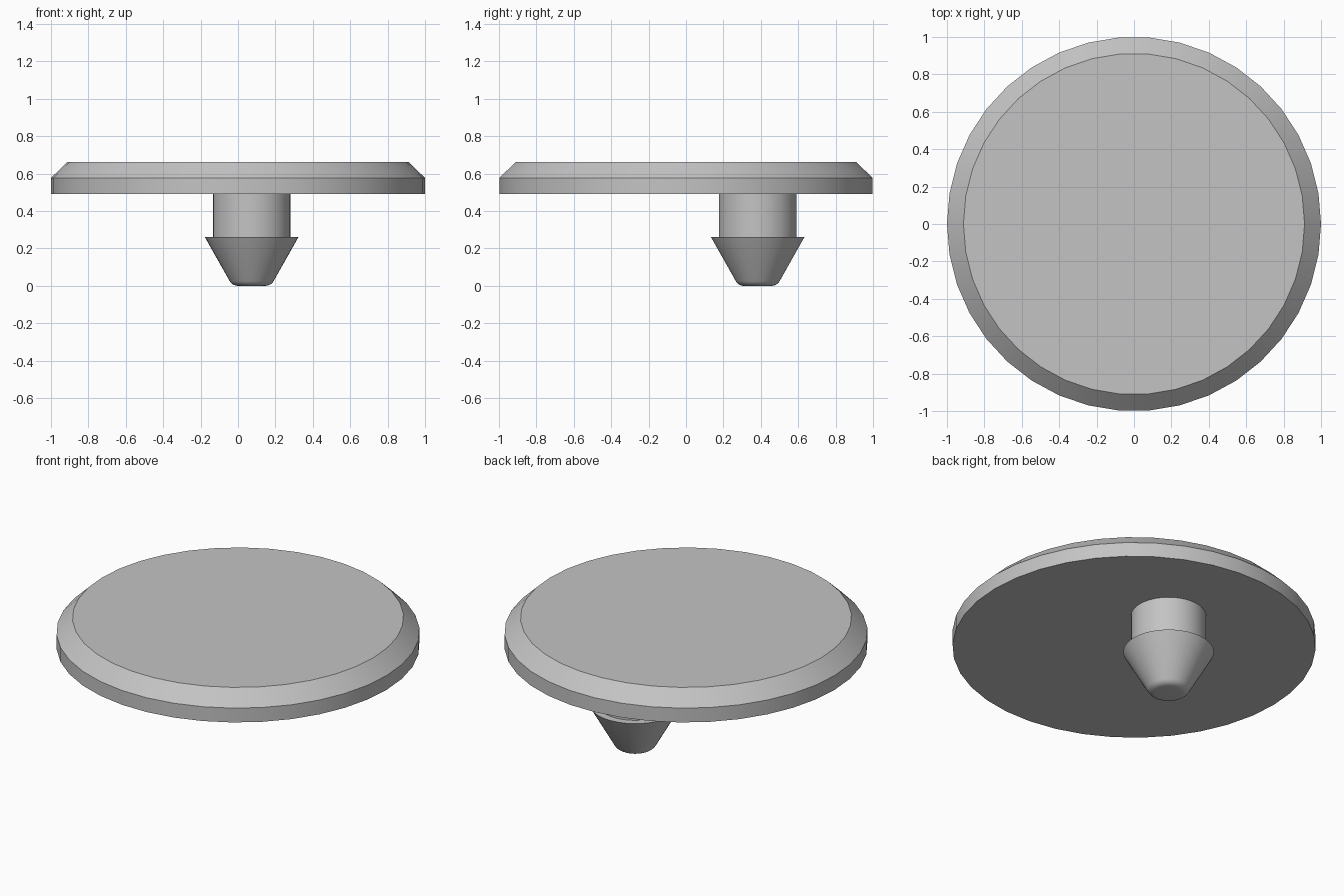
import bpy
import bmesh
from math import cos, sin, pi, radians

cube = bpy.data.objects.get("Cube")
if cube:
    bpy.data.objects.remove(cube, do_unlink=True)

# Single plain grey material
GREY = (0.55, 0.55, 0.55, 1.0)
grey = bpy.data.materials.new("plain grey")
grey.use_nodes = True
grey.diffuse_color = GREY
grey.node_tree.nodes["Principled BSDF"].inputs["Base Color"].default_value = GREY


def lathe(name, profile, sides, location, cap_top=True):
    """Spin a bottom-to-top (radius, height) profile around z."""
    bm = bmesh.new()
    rings = [[bm.verts.new((r * cos(2 * pi * i / sides), r * sin(2 * pi * i / sides), z))
              for i in range(sides)] for r, z in profile]
    for low, high in zip(rings, rings[1:]):
        for i in range(sides):
            j = (i + 1) % sides
            bm.faces.new((low[i], low[j], high[j], high[i]))
    bm.faces.new(rings[0][::-1])
    if cap_top:
        bm.faces.new(rings[-1])
    mesh = bpy.data.meshes.new(name)
    bm.to_mesh(mesh)
    bm.free()
    mesh.materials.append(grey)
    obj = bpy.data.objects.new(name, mesh)
    obj.location = location
    bpy.context.collection.objects.link(obj)
    bpy.ops.object.select_all(action='DESELECT')
    obj.select_set(True)
    bpy.context.view_layer.objects.active = obj
    bpy.ops.object.shade_smooth_by_angle(angle=radians(30))
    return obj


# Round plate with a chamfered upper rim
lathe("round_plate", [(1, 0.49), (1, 0.577), (0.912, 0.662)], 38, (0, 0, 0))

# Off-centre barbed peg: rounded tip, flared cone, straight stem
FILLET = 0.05
tip = [(0.074 + FILLET * sin(a), FILLET * (1 - cos(a)))
       for a in (radians(60) * k / 5 for k in range(6))]
lathe("barbed_peg", tip + [(0.25, 0.26), (0.207, 0.26), (0.207, 0.49)],
      38, (0.073, 0.383, 0), cap_top=False)
